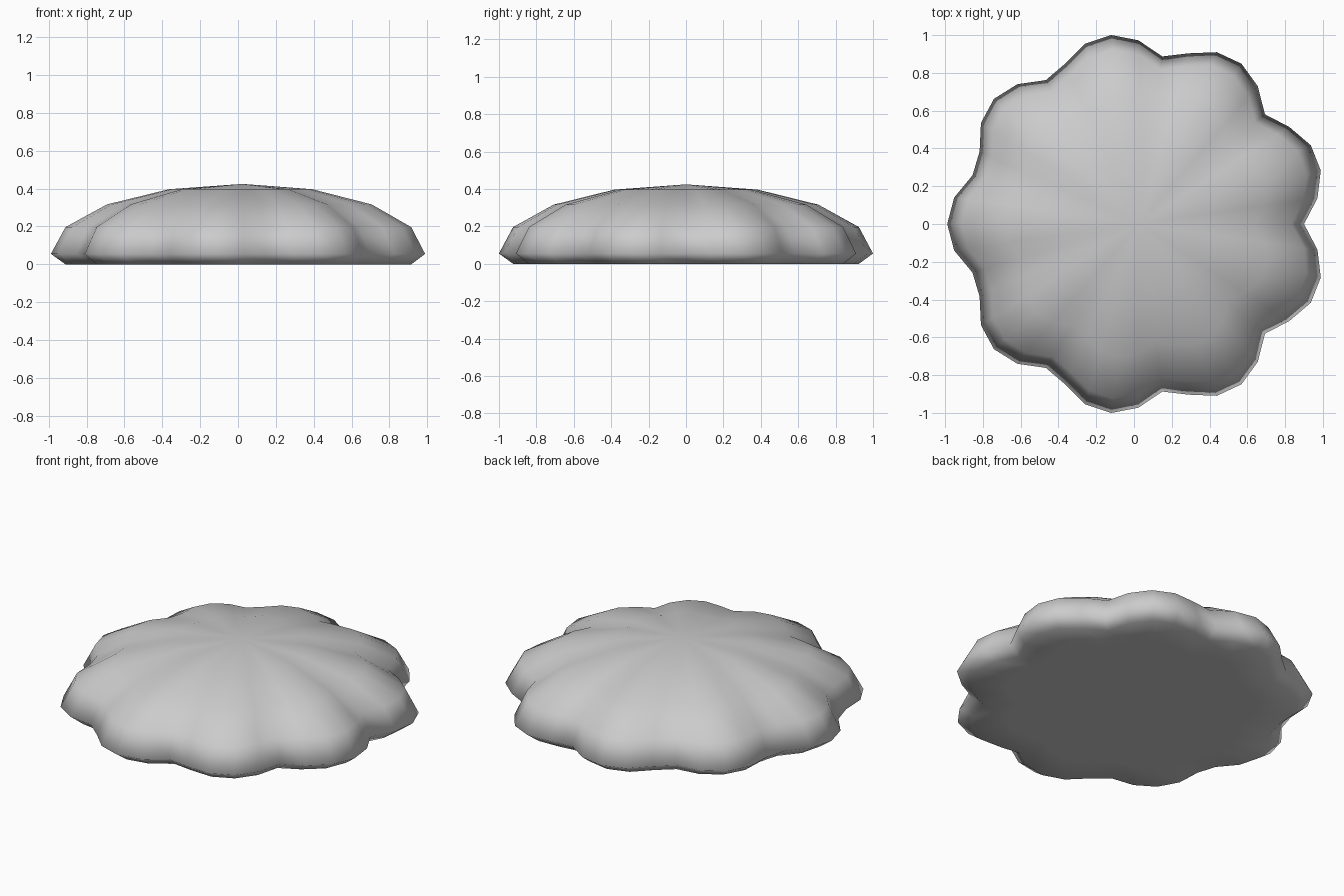
import bpy, bmesh
from math import atan2, sin, cos, hypot

if "Cube" in bpy.data.objects:
    bpy.data.objects.remove(bpy.data.objects["Cube"])

# Scalloped dome cushion: a UV sphere flattened below and fluted into nine lobes
bm = bmesh.new()
bmesh.ops.create_uvsphere(bm, u_segments=44, v_segments=8, radius=1)
for v in bm.verts:
    x, y, z = v.co
    a = atan2(y, x) if hypot(x, y) > 1e-5 else 0.0
    r = hypot(x, y) * (0.877 + 0.135 * abs(sin(4.5 * a)))
    # squashed dome on top, flat underside at z = 0
    v.co = (r * cos(a), r * sin(a), max(0.055 + 0.37 * z, 0.0))

# Centre the outline on the origin
xs = [v.co.x for v in bm.verts]
mid = (min(xs) + max(xs)) / 2
for v in bm.verts:
    v.co.x -= mid
for f in bm.faces:
    f.smooth = True

mesh = bpy.data.meshes.new("scalloped_dome")
bm.to_mesh(mesh)
bm.free()
obj = bpy.data.objects.new("scalloped_dome", mesh)
bpy.context.collection.objects.link(obj)
